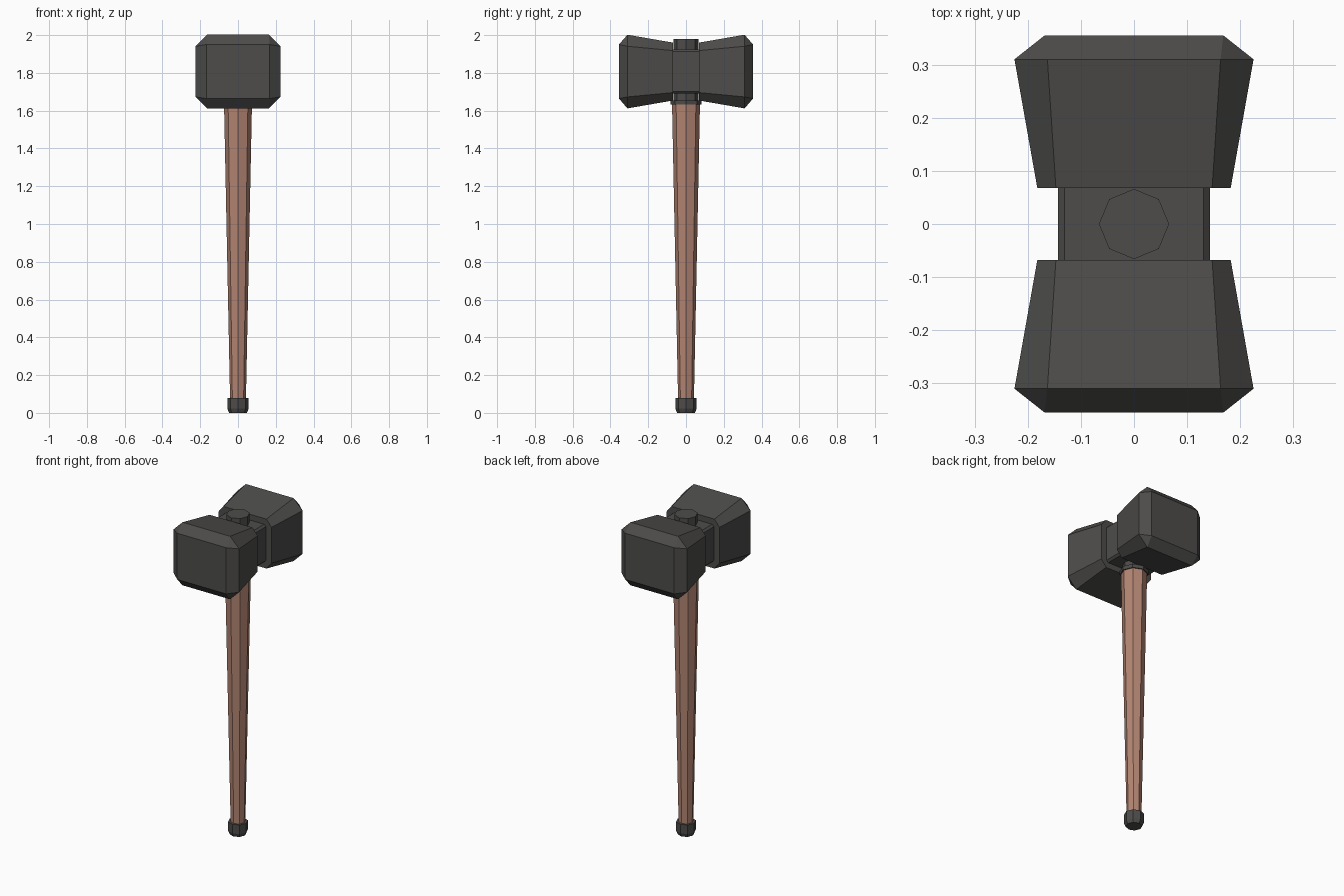
import bpy, bmesh
from math import cos, sin, pi

if "Cube" in bpy.data.objects:
    bpy.data.objects.remove(bpy.data.objects["Cube"])

iron = bpy.data.materials.new("dark_iron")
iron.diffuse_color = (0.075, 0.073, 0.07, 1)
iron.use_nodes = True
iron.node_tree.nodes["Principled BSDF"].inputs["Base Color"].default_value = iron.diffuse_color
wood = bpy.data.materials.new("wood")
wood.diffuse_color = (0.45, 0.235, 0.17, 1)
wood.use_nodes = True
wood.node_tree.nodes["Principled BSDF"].inputs["Base Color"].default_value = wood.diffuse_color


def loft(name, rings, mat):
    """Join equal-length rings of points, cap both ends, make a flat shaded object."""
    bm = bmesh.new()
    loops = [[bm.verts.new(p) for p in ring] for ring in rings]
    n = len(loops[0])
    for a, b in zip(loops, loops[1:]):
        for i in range(n):
            j = (i + 1) % n
            bm.faces.new((a[i], a[j], b[j], b[i]))
    bm.faces.new(loops[0])
    bm.faces.new(loops[-1])
    bmesh.ops.remove_doubles(bm, verts=bm.verts, dist=1e-5)
    bmesh.ops.recalc_face_normals(bm, faces=bm.faces)
    me = bpy.data.meshes.new(name)
    bm.to_mesh(me)
    bm.free()
    me.materials.append(mat)
    ob = bpy.data.objects.new(name, me)
    bpy.context.collection.objects.link(ob)
    return ob


def turned(name, profile, mat):
    """Eight-sided upright part from (radius, z) pairs."""
    return loft(name, [[(r * cos(i * pi / 4), r * sin(i * pi / 4), z) for i in range(8)]
                       for r, z in profile], mat)


CZ = 1.807


def cut_rect(y, x, z, xi, zi):
    """Rectangle with cut corners, half sizes x, z and flat half lengths xi, zi."""
    pts = [(x, -zi), (x, zi), (xi, z), (-xi, z), (-x, zi), (-x, -zi), (-xi, -z), (xi, -z)]
    return [(px, y, CZ + pz) for px, pz in pts]


# Flared striking blocks, ending in a rectangular face with bevelled rim
for name, s in (("front_block", -1), ("back_block", 1)):
    loft(name, [cut_rect(s * 0.068, 0.182, 0.153, 0.147, 0.111),
                cut_rect(s * 0.31, 0.225, 0.195, 0.163, 0.134),
                cut_rect(s * 0.355, 0.168, 0.143, 0.168, 0.143)], iron)

# Narrow neck between the blocks
loft("neck", [cut_rect(y, 0.143, 0.117, 0.131, 0.105) for y in (-0.068, 0.068)], iron)

# Socket through the head, with a collar beneath
turned("socket", [(0.066, 1.64), (0.066, 1.98)], iron)
turned("collar", [(0.081, 1.632), (0.081, 1.655)], iron)

# Tapered handle and pommel
turned("handle", [(0.042, 0.07), (0.074, 1.64)], wood)
turned("pommel", [(0.047, 0), (0.056, 0.022), (0.056, 0.078)], iron)
